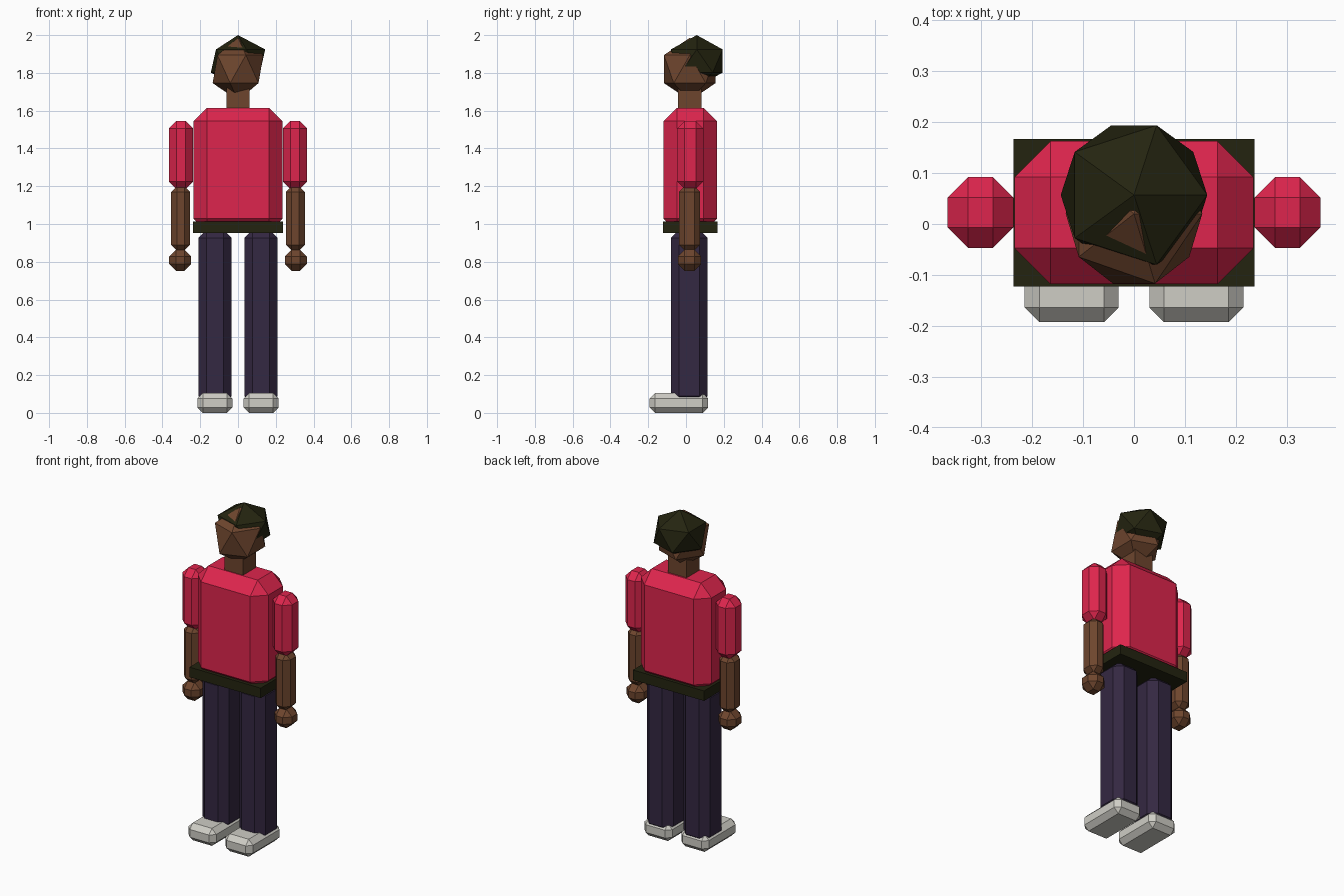
import bpy, bmesh
from mathutils import Vector

old = bpy.data.objects.get("Cube")
if old:
    bpy.data.objects.remove(old, do_unlink=True)


def material(name, colour):
    m = bpy.data.materials.new(name)
    m.use_nodes = True
    rgba = (*colour, 1)
    m.diffuse_color = rgba
    m.node_tree.nodes["Principled BSDF"].inputs["Base Color"].default_value = rgba
    return m


RED = material("crimson cloth", (0.73, 0.0185, 0.074))
SKIN = material("brown skin", (0.155, 0.06, 0.027))
NAVY = material("dark indigo cloth", (0.034, 0.021, 0.054))
DARK = material("dark olive", (0.0175, 0.0175, 0.005))
WHITE = material("off white", (0.62, 0.61, 0.56))


def finish(name, bm, mat):
    mesh = bpy.data.meshes.new(name)
    bm.to_mesh(mesh)
    bm.free()
    mesh.materials.append(mat)
    obj = bpy.data.objects.new(name, mesh)
    bpy.context.collection.objects.link(obj)


def block(name, mat, x, y, z, bevel=0):
    """Box between (min, max) ranges with chamfered edges."""
    bm = bmesh.new()
    bmesh.ops.create_cube(bm, size=1)
    lo, hi = Vector((x[0], y[0], z[0])), Vector((x[1], y[1], z[1]))
    bmesh.ops.scale(bm, vec=hi - lo, verts=bm.verts)
    bmesh.ops.translate(bm, vec=(lo + hi) / 2, verts=bm.verts)
    if bevel:
        bmesh.ops.bevel(bm, geom=bm.edges[:], offset=bevel, segments=1,
                        affect='EDGES', profile=0.5)
    finish(name, bm, mat)


def pair(name, mat, x, y, z, bevel):
    """The same block on both sides of the body."""
    block("left_" + name, mat, x, y, z, bevel)
    block("right_" + name, mat, (-x[1], -x[0]), y, z, bevel)


def ball(name, mat, centre, radii):
    """Twenty sided ball."""
    bm = bmesh.new()
    bmesh.ops.create_icosphere(bm, subdivisions=1, radius=1)
    bmesh.ops.scale(bm, vec=radii, verts=bm.verts)
    bmesh.ops.translate(bm, vec=centre, verts=bm.verts)
    finish(name, bm, mat)


# Head
ball("head", SKIN, (0, 0.02, 1.82), (0.15, 0.161, 0.166))
ball("hair", DARK, (0, 0.057, 1.863), (0.161, 0.161, 0.137))
block("neck", SKIN, (-0.062, 0.062), (-0.042, 0.082), (1.58, 1.72))

# Body
block("torso", RED, (-0.235, 0.235), (-0.118, 0.163), (0.957, 1.615), 0.071)
block("belt", DARK, (-0.237, 0.237), (-0.123, 0.167), (0.953, 1.013))

# Arms
pair("sleeve", RED, (0.237, 0.366), (-0.047, 0.092), (1.185, 1.545), 0.04)
pair("forearm", SKIN, (0.254, 0.354), (-0.038, 0.075), (0.86, 1.2), 0.03)
pair("hand", SKIN, (0.248, 0.364), (-0.043, 0.08), (0.752, 0.865), 0.036)

# Legs
pair("trouser_leg", NAVY, (0.034, 0.21), (-0.08, 0.115), (0.045, 0.97), 0.044)
pair("shoe", WHITE, (0.03, 0.215), (-0.193, 0.117), (0, 0.105), 0.029)
